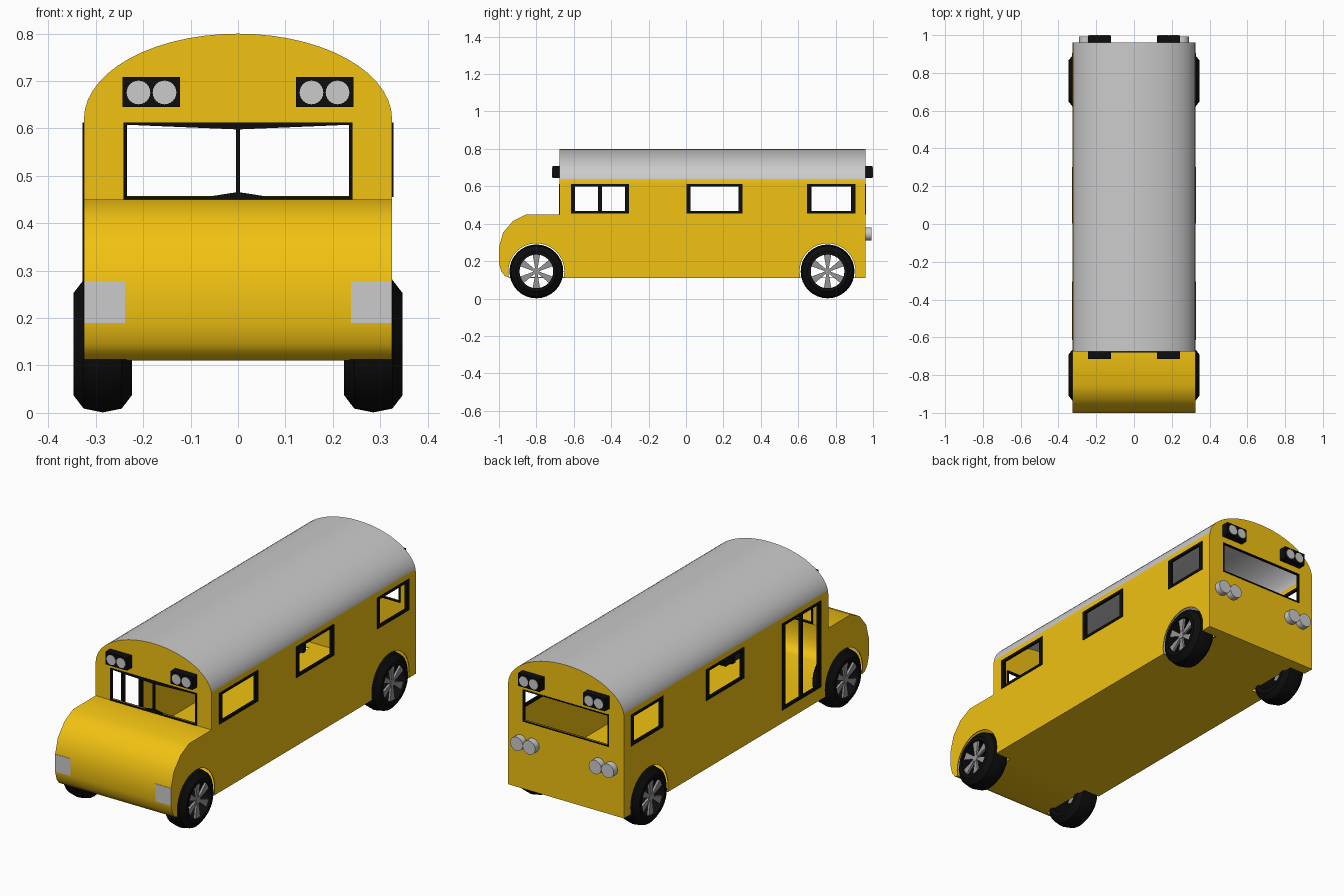
import bpy, bmesh, math
from mathutils import Matrix, Vector

if "Cube" in bpy.data.objects:
    bpy.data.objects.remove(bpy.data.objects["Cube"])


def mat(name, r, g, b):
    m = bpy.data.materials.new(name)
    m.diffuse_color = (r, g, b, 1)
    m.use_nodes = True
    m.node_tree.nodes["Principled BSDF"].inputs["Base Color"].default_value = m.diffuse_color
    return m


YELLOW = mat("yellow_paint", 0.88, 0.54, 0.006)
GREY = mat("grey_paint", 0.54, 0.54, 0.54)
BLACK = mat("black_rubber", 0.004, 0.004, 0.004)
STEEL = mat("wheel_steel", 0.3, 0.3, 0.3)


def finish(name, bm, *mats, smooth=None):
    bmesh.ops.recalc_face_normals(bm, faces=bm.faces)
    me = bpy.data.meshes.new(name)
    bm.to_mesh(me)
    bm.free()
    ob = bpy.data.objects.new(name, me)
    bpy.context.collection.objects.link(ob)
    for m in mats:
        me.materials.append(m)
    bpy.ops.object.select_all(action='DESELECT')
    ob.select_set(True)
    bpy.context.view_layer.objects.active = ob
    if smooth:
        bpy.ops.object.shade_smooth_by_angle(angle=math.radians(smooth))
    return ob


def box(bm, x0, x1, y0, y1, z0, z1):
    m = Matrix.Translation(((x0 + x1) / 2, (y0 + y1) / 2, (z0 + z1) / 2))
    bmesh.ops.create_cube(bm, size=1, matrix=m @ Matrix.Diagonal((x1 - x0, y1 - y0, z1 - z0, 1)))


def cyl(bm, axis, c, r, depth, n=24):
    rot = Matrix.Rotation(math.pi / 2, 4, 'Y' if axis == 'x' else 'X')
    bmesh.ops.create_cone(bm, cap_ends=True, segments=n, radius1=r, radius2=r,
                          depth=depth, matrix=Matrix.Translation(c) @ rot)


def prism(bm, pts, y0, y1):
    f = bm.faces.new([bm.verts.new((x, y0, z)) for x, z in pts])
    ext = bmesh.ops.extrude_face_region(bm, geom=[f], use_keep_orig=True)
    bmesh.ops.translate(bm, vec=(0, y1 - y0, 0),
                        verts=[e for e in ext['geom'] if isinstance(e, bmesh.types.BMVert)])


W, YF, YB, ZE, ZT, ZB = 0.325, -0.675, 0.96, 0.62, 0.8, 0.11
WHEEL_Y, WHEEL_Z = (-0.8, 0.757), 0.145

# body skin: side profile across the width, then an elliptical roof
profile = [(YB, ZE), (YB, ZB), (-0.94, ZB), (-0.968, 0.12), (-0.988, 0.145), (-1, 0.19),
           (-1, 0.275), (-0.978, 0.352), (-0.925, 0.415), (-0.855, 0.45), (YF, 0.45), (YF, ZE)]
bm = bmesh.new()
right = [bm.verts.new((W, y, z)) for y, z in profile]
left = [bm.verts.new((-W, y, z)) for y, z in profile]
bm.faces.new(right)
bm.faces.new(left)
for i in range(len(profile) - 1):
    if profile[i][1] != ZE or i:
        if i + 1 < len(profile) - 1:
            bm.faces.new((right[i], right[i + 1], left[i + 1], left[i]))
bm.faces.new((right[0], right[1], left[1], left[0]))
bm.faces.new((right[-2], right[-1], left[-1], left[-2]))
N = 28
arches = []
for y, k in ((YF, -1), (YB, 0)):
    mid = [bm.verts.new((W * math.cos(math.pi * i / N), y, ZE + (ZT - ZE) * math.sin(math.pi * i / N)))
           for i in range(1, N)]
    arches.append([right[k]] + mid + [left[k]])
    bm.faces.new(arches[-1])
for i in range(N):
    f = bm.faces.new((arches[0][i], arches[0][i + 1], arches[1][i + 1], arches[1][i]))
    f.material_index = 0 if i in (0, N - 1) else 1
body = finish("bus_body", bm, YELLOW, GREY)
sol = body.modifiers.new("wall", 'SOLIDIFY')
sol.thickness, sol.offset = 0.006, -1

# openings: windows, door, windscreen, rear window, wheel arches
WINDOWS = [(-0.615, -0.305), (0.002, 0.303), (0.648, 0.905)]
Z0, Z1, DOOR_Z = 0.455, 0.613, 0.175
bm = bmesh.new()
for s in (-1, 1):
    for i, (a, b) in enumerate(WINDOWS):
        low = DOOR_Z if s < 0 and i == 0 else Z0
        box(bm, *sorted((s * 0.3, s * 0.35)), a + 0.005, b - 0.005, low + 0.005, Z1 - 0.005)
    for y in WHEEL_Y:
        cyl(bm, 'x', (s * 0.3175, y, WHEEL_Z), 0.15, 0.165, 32)
for y in (YF, YB):
    box(bm, -0.237, 0.237, y - 0.03, y + 0.03, Z0 + 0.003, Z1 - 0.005)
cutter = finish("opening_cutter", bm)
cutter.hide_render = True
bl = body.modifiers.new("openings", 'BOOLEAN')
bl.operation, bl.solver, bl.object = 'DIFFERENCE', 'EXACT', cutter
bpy.context.view_layer.objects.active = body
for m in ("wall", "openings"):
    bpy.ops.object.modifier_apply(modifier=m)
bpy.data.objects.remove(cutter)
body.select_set(True)
bpy.ops.object.shade_smooth_by_angle(angle=math.radians(32))

# black side window frames and door frame
bm = bmesh.new()
for s in (-1, 1):
    x0, x1 = sorted((s * 0.316, s * 0.328))
    for i, (a, b) in enumerate(WINDOWS):
        door = s < 0 and i == 0
        low = DOOR_Z if door else Z0
        box(bm, x0, x1, a, a + 0.022, low, Z1)
        box(bm, x0, x1, b - 0.022, b, low, Z1)
        box(bm, x0, x1, a, b, low, low + 0.013)
        box(bm, x0, x1, a, b, Z1 - 0.013, Z1)
        if door:
            box(bm, x0, x1, -0.47, -0.45, low, Z1)
finish("side_window_frames", bm, BLACK)

# windscreen and rear window frames
for name, y0, y1 in (("windscreen_frame", YF - 0.004, YF + 0.01),
                     ("rear_window_frame", YB - 0.01, YB + 0.002)):
    bm = bmesh.new()
    for s in (-1, 1):
        box(bm, *sorted((s * 0.242, s * 0.234)), y0, y1, 0.45, Z1)
    box(bm, -0.242, 0.242, y0, y1, 0.45, 0.457)
    box(bm, -0.242, 0.242, y0, y1, Z1 - 0.006, Z1)
    if y0 < 0:
        box(bm, -0.004, 0.004, y0, y1, Z0, Z1)
        prism(bm, [(-0.07, 0.455), (0.07, 0.455), (0, 0.466)], y0, y1)
        prism(bm, [(-0.238, 0.608), (0.238, 0.608), (0, 0.598)], y0, y1)
    finish(name, bm, BLACK)

# roof lamp housings and their round lenses, front and rear
hous, lens = bmesh.new(), bmesh.new()
for s in (-1, 1):
    for a, b, face in ((-0.714, YF + 0.002, -0.714), (YB - 0.002, 0.998, 0.998)):
        box(hous, *sorted((s * 0.122, s * 0.244)), a, b, 0.645, 0.709)
        for x in (0.155, 0.21):
            cyl(lens, 'y', (s * x, face, 0.676), 0.025, 0.004)
finish("roof_lamp_housings", hous, BLACK)
finish("roof_lamp_lenses", lens, GREY, smooth=40)

# flat headlights and round tail lamps
bm = bmesh.new()
for s in (-1, 1):
    box(bm, *sorted((s * 0.238, s * W)), -1.001, -0.995, 0.19, 0.278)
finish("headlights", bm, GREY)
bm = bmesh.new()
for s in (-1, 1):
    for x in (0.185, 0.255):
        cyl(bm, 'y', (s * x, 0.975, 0.345), 0.035, 0.036)
finish("tail_lamps", bm, GREY, smooth=40)

# wheels: lathed tyre plus six tapered spokes
TYRE = [(-0.0615, 0.09), (-0.0615, 0.108), (-0.04, 0.136), (0, 0.144), (0.04, 0.136),
        (0.0615, 0.108), (0.0615, 0.09)]
for s, side in ((-1, "left"), (1, "right")):
    for y, end in zip(WHEEL_Y, ("front", "rear")):
        bm = bmesh.new()
        n, c = 32, Vector((s * 0.2855, y, WHEEL_Z))
        rings = [[bm.verts.new(c + Vector((dx, r * math.cos(t), r * math.sin(t)))) for dx, r in TYRE]
                 for t in (2 * math.pi * i / n for i in range(n))]
        for i in range(n):
            p, q = rings[i], rings[(i + 1) % n]
            for j in range(len(TYRE)):
                k = (j + 1) % len(TYRE)
                bm.faces.new((p[j], p[k], q[k], q[j]))
        finish(f"{end}_{side}_tyre", bm, BLACK, smooth=30)
        bm = bmesh.new()
        hx = s * 0.33
        cyl(bm, 'x', (hx, y, WHEEL_Z), 0.018, 0.016, 16)
        for i in range(6):
            t = math.pi / 2 + i * math.pi / 3
            u, v = Vector((0, math.cos(t), math.sin(t))), Vector((0, -math.sin(t), math.cos(t)))
            o = Vector((hx, y, WHEEL_Z))
            quad = [u * 0.012 + v * 0.006, u * 0.092 + v * 0.02, u * 0.092 - v * 0.02, u * 0.012 - v * 0.006]
            a, b = ([bm.verts.new(o + d + Vector((e, 0, 0))) for d in quad] for e in (-0.006, 0.006))
            bm.faces.new(a)
            bm.faces.new(b)
            for j in range(4):
                k = (j + 1) % 4
                bm.faces.new((a[j], a[k], b[k], b[j]))
        finish(f"{end}_{side}_spokes", bm, STEEL)
